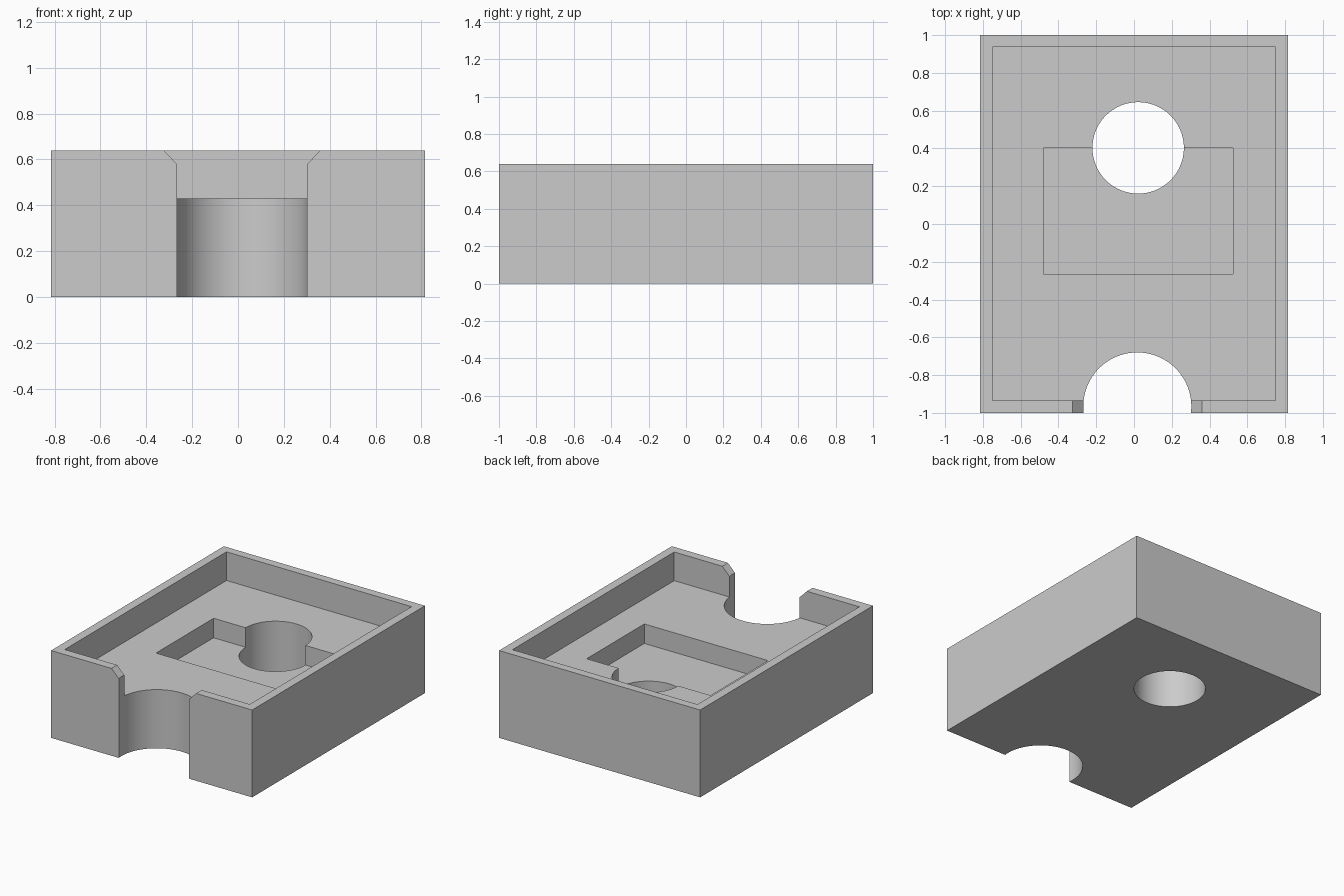
import bpy
import math

default = bpy.data.objects.get("Cube")
if default:
    bpy.data.objects.remove(default, do_unlink=True)

HEIGHT, FLOOR, POCKET = 0.64, 0.43, 0.287
ABOVE, BELOW = 0.9, -0.2


def prism(name, outline, low, high, axis="z"):
    """Extrude a convex outline along z, or along y for an x-z outline."""
    def place(p, depth):
        return (p[0], p[1], depth) if axis == "z" else (p[0], depth, p[1])
    n = len(outline)
    verts = [place(p, d) for d in (low, high) for p in outline]
    faces = [tuple(reversed(range(n))), tuple(range(n, 2 * n))]
    faces += [(i, (i + 1) % n, n + (i + 1) % n, n + i) for i in range(n)]
    if axis == "y":
        faces = [tuple(reversed(f)) for f in faces]
    mesh = bpy.data.meshes.new(name)
    mesh.from_pydata(verts, [], faces)
    obj = bpy.data.objects.new(name, mesh)
    bpy.context.collection.objects.link(obj)
    return obj


def rectangle(x0, x1, y0, y1):
    return [(x0, y0), (x1, y0), (x1, y1), (x0, y1)]


def circle(x, y, radius, sides=96):
    return [(x + radius * math.cos(math.tau * i / sides),
             y + radius * math.sin(math.tau * i / sides)) for i in range(sides)]


# Solid block
tray = prism("tray", rectangle(-0.815, 0.815, -1, 1), 0, HEIGHT)
gray = bpy.data.materials.new("light_gray")
gray.use_nodes = True
color = (0.6, 0.6, 0.6, 1)
gray.diffuse_color = color
gray.node_tree.nodes["Principled BSDF"].inputs["Base Color"].default_value = color
tray.data.materials.append(gray)

# Cavity, stepped pocket, through hole, front notch and its chamfered mouth
notch_x = 0.0175
chamfer = [(notch_x + side * half, z) for side, half, z in
           ((-1, 0.254, 0.55), (1, 0.254, 0.55), (1, 0.402, 0.7), (-1, 0.402, 0.7))]
cutters = [
    prism("cavity_cutter", rectangle(-0.75, 0.75, -0.935, 0.938), FLOOR, ABOVE),
    prism("pocket_cutter", rectangle(-0.48, 0.523, -0.264, 0.403), POCKET, ABOVE),
    prism("hole_cutter", circle(0.022, 0.403, 0.242), BELOW, ABOVE),
    prism("notch_cutter", circle(notch_x, -0.966, 0.286), BELOW, ABOVE),
    prism("chamfer_cutter", chamfer, -1.2, -0.9, axis="y"),
]

bpy.ops.object.select_all(action="DESELECT")
tray.select_set(True)
bpy.context.view_layer.objects.active = tray
for cutter in cutters:
    cutter.hide_render = True
    cut = tray.modifiers.new(cutter.name, "BOOLEAN")
    cut.operation = "DIFFERENCE"
    cut.solver = "EXACT"
    cut.object = cutter
    bpy.ops.object.modifier_apply(modifier=cut.name)
    bpy.data.objects.remove(cutter, do_unlink=True)

bpy.ops.object.shade_smooth_by_angle(angle=math.radians(30))
